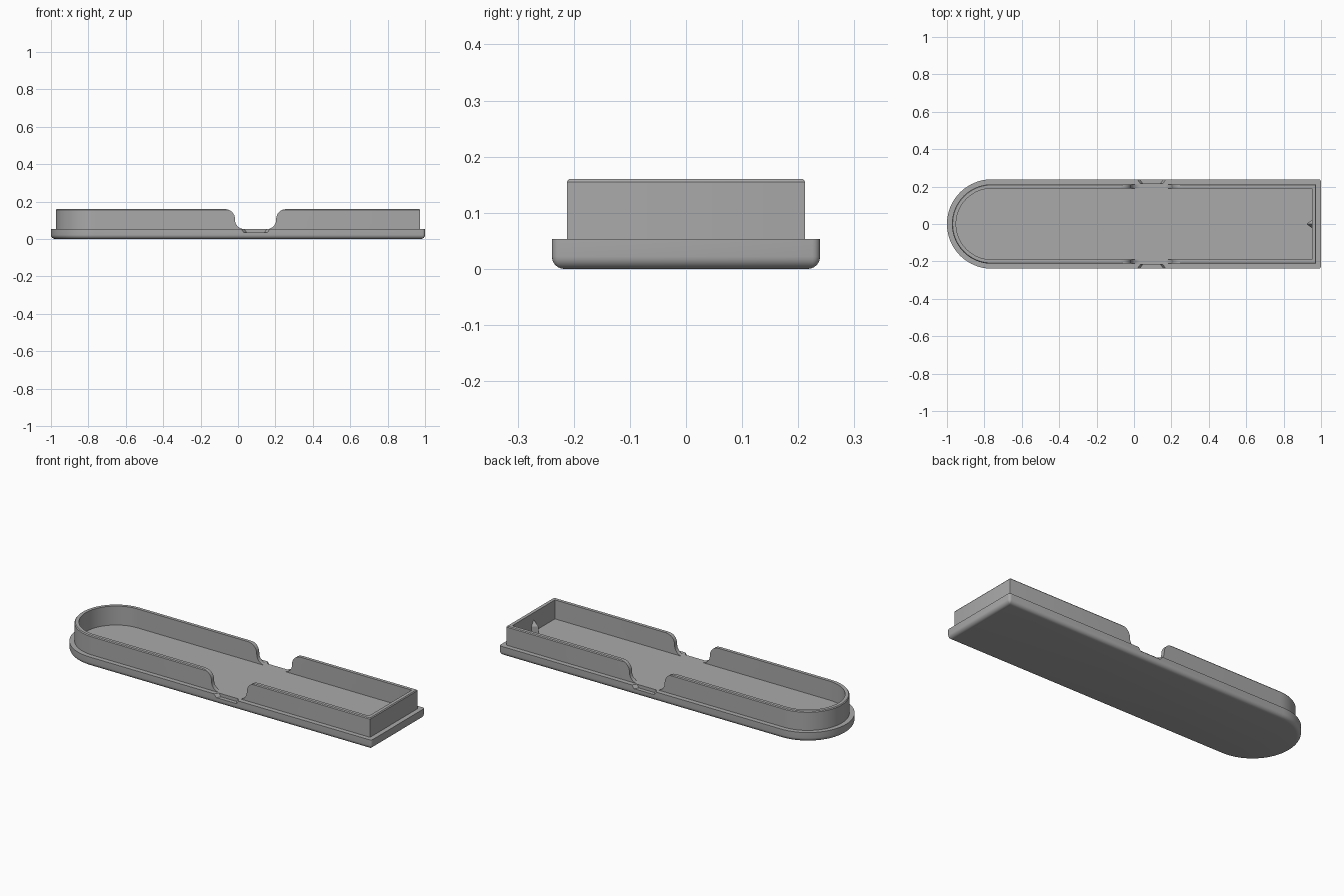
import bpy, bmesh
from math import sin, cos, pi

if "Cube" in bpy.data.objects:
    bpy.data.objects.remove(bpy.data.objects["Cube"])

HALF_W = 0.239      # half width of the base
LEDGE = 0.053       # top of the base
TOP = 0.16          # top of the wall
NOTCH_X = 0.094     # middle of the side notches

grey = bpy.data.materials.new("grey plastic")
grey.use_nodes = True
grey.diffuse_color = (0.4, 0.4, 0.4, 1)
grey.node_tree.nodes["Principled BSDF"].inputs["Base Color"].default_value = (0.4, 0.4, 0.4, 1)


def arc(cx, cy, r, a0, a1, n):
    return [(cx + r * cos(a0 + (a1 - a0) * i / n), cy + r * sin(a0 + (a1 - a0) * i / n))
            for i in range(n + 1)]


def outline(inset, corner):
    """Plan shape: round at -x, square with small corner radii at +x."""
    w, end = HALF_W - inset, 1 - inset
    r = max(corner - inset, 0.001)
    return (arc(HALF_W - 1, 0, w, pi / 2, 3 * pi / 2, 40)
            + arc(end - r, r - w, r, -pi / 2, 0, 4)
            + arc(end - r, w - r, r, 0, pi / 2, 4))


def loft(name, rings, closed=False):
    """Skin a list of equal 3D rings; cap the ends or join them up."""
    bm = bmesh.new()
    rows = [[bm.verts.new(p) for p in ring] for ring in rings]
    n = len(rows[0])
    pairs = list(zip(rows, rows[1:]))
    if closed:
        pairs.append((rows[-1], rows[0]))
    else:
        bm.faces.new(rows[0])
        bm.faces.new(rows[-1])
    for a, b in pairs:
        for i in range(n):
            j = (i + 1) % n
            bm.faces.new((a[i], a[j], b[j], b[i]))
    bmesh.ops.recalc_face_normals(bm, faces=bm.faces)
    mesh = bpy.data.meshes.new(name)
    bm.to_mesh(mesh)
    bm.free()
    mesh.materials.append(grey)
    obj = bpy.data.objects.new(name, mesh)
    bpy.context.collection.objects.link(obj)
    return obj


def plan_loft(name, profile, corner, closed=False):
    return loft(name, [[(x, y, z) for x, y in outline(i, corner)] for i, z in profile], closed)


def cut(target, cutter):
    mod = target.modifiers.new(cutter.name, "BOOLEAN")
    mod.operation = "DIFFERENCE"
    mod.solver = "EXACT"
    mod.object = cutter
    bpy.context.view_layer.objects.active = target
    bpy.ops.object.modifier_apply(modifier=mod.name)
    bpy.data.objects.remove(cutter)


# Base slab with rounded lower edge
R = 0.022
fillet = [(R - R * sin(a), R - R * cos(a)) for a in [pi / 2 * i / 6 for i in range(7)]]
base = plan_loft("base", fillet + [(0, LEDGE)], 0.014)

# Thin upright wall with a small bevel on the outer rim
wall = plan_loft("wall", [(0.0265, 0.045), (0.0265, TOP - 0.005), (0.0305, TOP),
                          (0.049, TOP), (0.049, 0.045)], 0, closed=True)

# Notch through both long walls: flared top, rounded foot
half = (arc(0.06, LEDGE + 0.05, 0.05, -pi / 2, 0, 8)
        + arc(0.163, TOP - 0.053, 0.053, pi, pi / 2, 8) + [(0.163, TOP + 0.05)])
profile = half + [(-x, z) for x, z in reversed(half)]
notch = loft("notch_cutter", [[(NOTCH_X + x, y, z - 0.0005) for x, z in profile]
                              for y in (-0.4, 0.4)])
cut(wall, notch)

# Finger recess in each edge of the base below the notches
for side in (-1, 1):
    def slot(h, z):
        return [(NOTCH_X - h - 0.017, side * 0.2405, z), (NOTCH_X + h + 0.017, side * 0.2405, z),
                (NOTCH_X + h, side * 0.217, z), (NOTCH_X - h, side * 0.217, z)]
    cut(base, loft("recess_cutter", [slot(0.048, 0.035), slot(0.062, LEDGE + 0.002)]))

# Small pointed rib inside the square end
X = 0.952
rib = loft("end_rib", [[(X, -0.022, z), (X - 0.03, 0, z), (X, 0.022, z)]
                       for z in (LEDGE - 0.005, 0.09)]
           + [[(X, -0.001, 0.12), (X - 0.002, 0, 0.12), (X, 0.001, 0.12)]])

# Smooth shading on rounded surfaces only
for obj in (base, wall):
    bpy.ops.object.select_all(action="DESELECT")
    obj.select_set(True)
    bpy.context.view_layer.objects.active = obj
    bpy.ops.object.shade_smooth_by_angle(angle=pi / 6)
